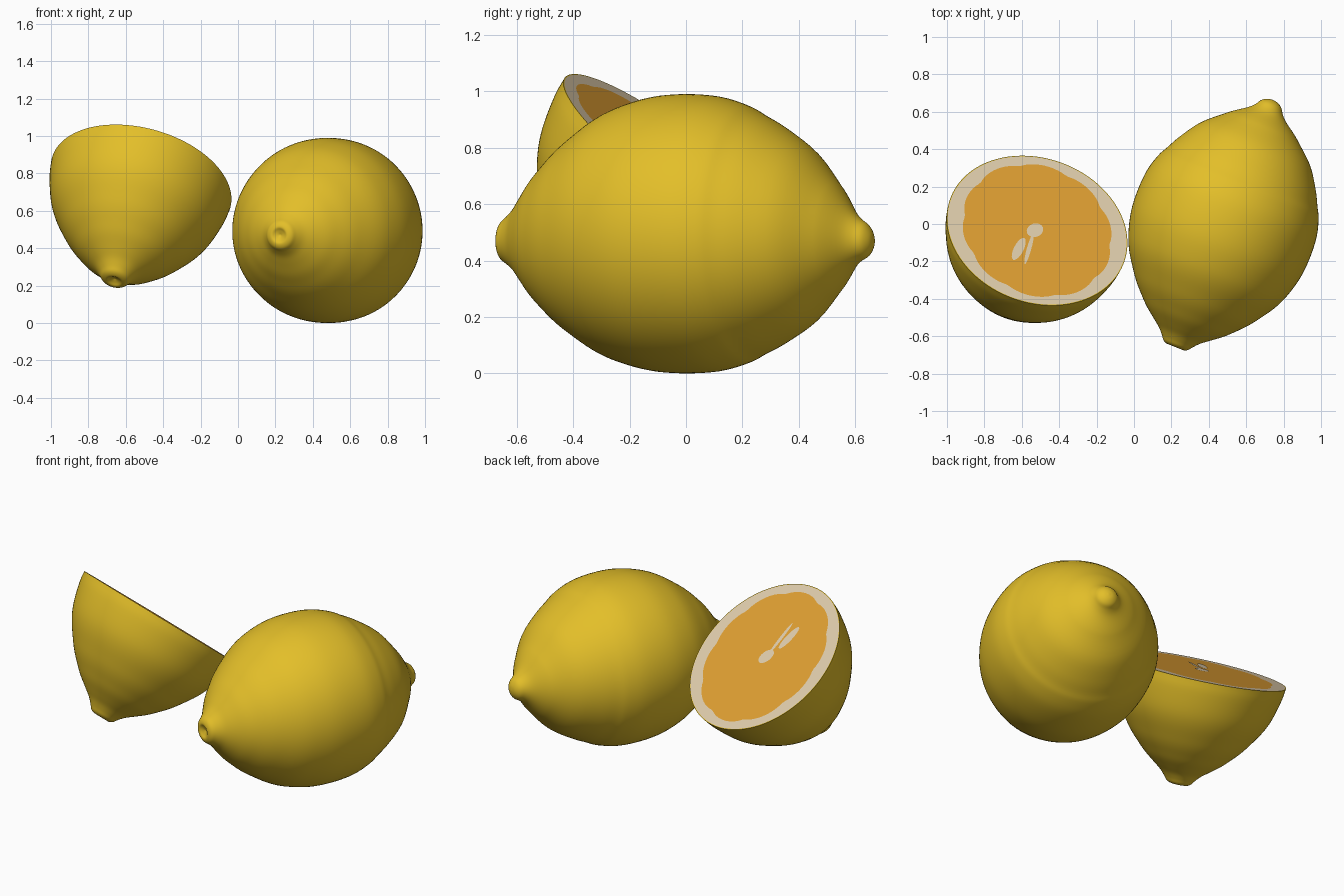
import bpy, bmesh, math
from mathutils import Vector

if "Cube" in bpy.data.objects:
    bpy.data.objects.remove(bpy.data.objects["Cube"])

N = 120  # segments around each fruit


def material(name, rgb):
    m = bpy.data.materials.new(name)
    m.diffuse_color = (*rgb, 1)
    m.use_nodes = True
    m.node_tree.nodes["Principled BSDF"].inputs["Base Color"].default_value = m.diffuse_color
    return m


RIND = material("yellow_rind", (0.77, 0.52, 0.022))
PITH = material("pale_pith", (0.74, 0.61, 0.41))
FLESH = material("orange_flesh", (0.74, 0.345, 0.032))

# Fruit profile: distance along the axis, radius
BLUNT_END = [(-.688, 0), (-.698, .025), (-.707, .045), (-.697, .07), (-.672, .09), (-.64, .12),
             (-.605, .165), (-.56, .222), (-.515, .268), (-.465, .315), (-.41, .357),
             (-.32, .417), (-.236, .455), (-.12, .486)]
TIP_END = [(0, .495), (.12, .487), (.215, .46), (.27, .432), (.35, .39), (.46, .315), (.55, .215),
           (.585, .172), (.63, .108), (.66, .078), (.69, .058), (.708, .03), (.714, 0)]


def smooth_profile(pts, steps=4):
    """Catmull-Rom curve through the profile points."""
    p = [Vector(q) for q in pts]
    p = [2 * p[0] - p[1]] + p + [2 * p[-1] - p[-2]]
    out = []
    for a, b, c, d in zip(p, p[1:], p[2:], p[3:]):
        for i in range(steps):
            t = i / steps
            out.append(.5 * (2 * b + (c - a) * t + (2 * a - 5 * b + 4 * c - d) * t * t
                             + (3 * b - a - 3 * c + d) * t ** 3))
    return out + [p[-2]]


def bridge(bm, lo, hi, mat=0):
    for i in range(N):
        j = (i + 1) % N
        f = bm.faces.new((lo[i], lo[j], hi[j], hi[i]))
        f.material_index = mat


def fan(bm, center, ring, mat=0):
    c = bm.verts.new(center)
    for i in range(N):
        f = bm.faces.new((c, ring[i], ring[(i + 1) % N]))
        f.material_index = mat


def ring_at(bm, center, u, v, radius):
    """Ring of vertices; radius is a function of the angle."""
    out = []
    for i in range(N):
        a = 2 * math.pi * i / N
        out.append(bm.verts.new(center + (u * math.cos(a) + v * math.sin(a)) * radius(a)))
    return out


def lathe(bm, pts, origin, axis, u, v, bend):
    """Revolve the profile around a slightly bent axis; returns the last ring."""
    prev = None
    curve = smooth_profile(pts)
    for k, (t, r) in enumerate(curve):
        c = origin + axis * t + bend * (t / .7) ** 2
        if k == 0:
            start = c
        elif k == len(curve) - 1 and r < 1e-4:
            fan(bm, c, prev)
        else:
            ring = ring_at(bm, c, u, v, lambda a: r)
            if prev:
                bridge(bm, prev, ring)
            else:
                fan(bm, start, ring)
            prev = ring
    return prev


def finish(bm, name, mats):
    bmesh.ops.recalc_face_normals(bm, faces=bm.faces)
    me = bpy.data.meshes.new(name)
    bm.to_mesh(me)
    bm.free()
    for m in mats:
        me.materials.append(m)
    ob = bpy.data.objects.new(name, me)
    bpy.context.collection.objects.link(ob)
    bpy.ops.object.select_all(action='DESELECT')
    ob.select_set(True)
    bpy.context.view_layer.objects.active = ob
    bpy.ops.object.shade_smooth_by_angle(angle=math.radians(40))
    return ob


# Whole fruit, lying on its side
axis = Vector((.368, .93, 0)).normalized()
bm = bmesh.new()
lathe(bm, BLUNT_END + TIP_END, Vector((.48, 0, .495)), axis,
      axis.cross(Vector((0, 0, 1))), Vector((0, 0, 1)), Vector((0, 0, -.025)))
finish(bm, "whole_fruit", [RIND])

# Half fruit: blunt end below a tilted cut
n = Vector((.22, .589, .778)).normalized()
rim_c = Vector((-.518, -.035, .75))
u = (Vector((1, 0, 0)) - n * n.x).normalized()
v = n.cross(u)
bm = bmesh.new()
rim = lathe(bm, BLUNT_END + [(-.05, .495)], rim_c + n * .05, n, u, v, Vector((0, .02, -.015)))


def flesh_radius(a):
    """Slightly oval outline with ten segment lobes."""
    lobe = abs(math.sin(5 * a + .4))
    return .392 + .032 * math.sin(a) ** 2 + .02 * lobe ** .6


# Cut face: thin rind edge, pith band, flesh
edge = ring_at(bm, rim_c, u, v, lambda a: .490)
flesh = ring_at(bm, rim_c, u, v, flesh_radius)
bridge(bm, rim, edge, 0)
bridge(bm, edge, flesh, 1)
fan(bm, rim_c, flesh, 2)
finish(bm, "half_fruit", [RIND, PITH, FLESH])


# Pale core and seed marks on the cut face (seen-from-above position, half sizes, angle)
def mark(name, x, y, length, width, angle):
    b = bmesh.new()
    vs = []
    for i in range(20):
        a = 2 * math.pi * i / 20
        px, py = length * math.cos(a), width * math.sin(a)
        qx = x + px * math.cos(angle) - py * math.sin(angle)
        qy = y + px * math.sin(angle) + py * math.cos(angle)
        qz = rim_c.z - (n.x * (qx - rim_c.x) + n.y * (qy - rim_c.y)) / n.z
        vs.append(b.verts.new(Vector((qx, qy, qz)) + n * .003))
    b.faces.new(vs)
    b.normal_update()
    me = bpy.data.meshes.new(name)
    b.to_mesh(me)
    b.free()
    me.materials.append(PITH)
    bpy.context.collection.objects.link(bpy.data.objects.new(name, me))


mark("core_mark", -.53, -.035, .045, .036, .3)
mark("core_streak", -.562, -.135, .085, .012, 1.3)
mark("seed_mark", -.617, -.135, .065, .026, 1.1)
